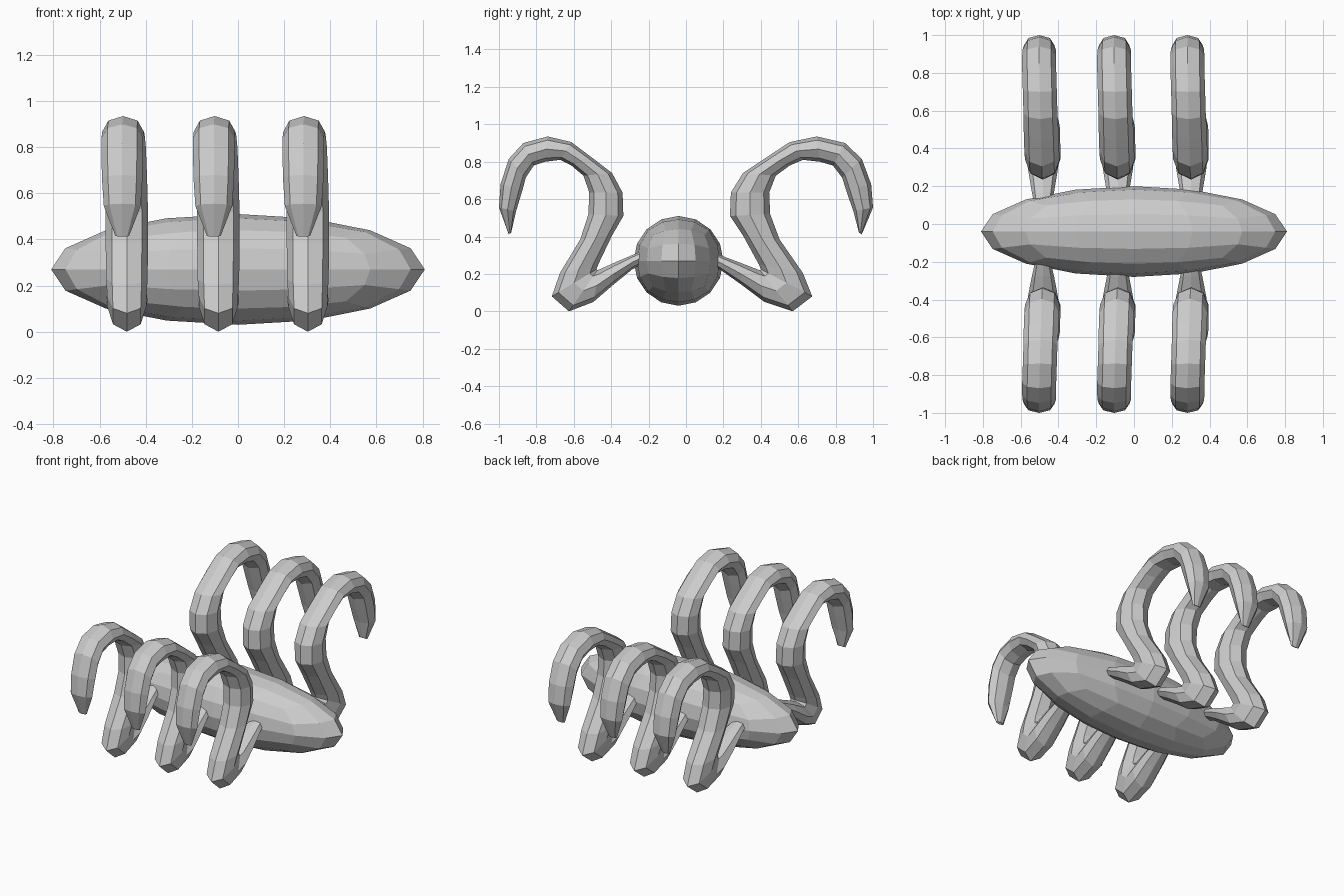
import bpy, bmesh, math
from mathutils import Vector

if "Cube" in bpy.data.objects:
    bpy.data.objects.remove(bpy.data.objects["Cube"])


def finish(bm, name):
    bmesh.ops.recalc_face_normals(bm, faces=bm.faces)
    me = bpy.data.meshes.new(name)
    bm.to_mesh(me)
    bm.free()
    ob = bpy.data.objects.new(name, me)
    bpy.context.collection.objects.link(ob)
    return ob


# Body: quad sphere stretched along x
def make_body(center, radii):
    bm = bmesh.new()
    bmesh.ops.create_cube(bm, size=2)
    bmesh.ops.subdivide_edges(bm, edges=bm.edges[:], cuts=3, use_grid_fill=True)
    for v in bm.verts:
        # even angular spacing gives a 16-sided outline
        d = Vector([math.tan(c * math.pi / 4) for c in v.co]).normalized()
        v.co = Vector([center[i] + radii[i] * d[i] for i in range(3)])
    return finish(bm, "body")


# Leg stations from root to tip: inner edge (y, z), outer edge (y, z), half width in x
STATIONS = [
    (.07, .34, .08, .27, .04),
    (.17, .305, .18, .225, .06),
    (.29, .26, .30, .14, .08),
    (.38, .225, .42, .05, .09),
    (.395, .22, .57, .0, .085),
    (.40, .225, .675, .08, .085),
    (.39, .25, .625, .205, .09),
    (.305, .405, .50, .385, .092),
    (.235, .51, .45, .52, .092),
    (.24, .635, .445, .635, .092),
    (.305, .74, .48, .725, .092),
    (.44, .83, .555, .78, .092),
    (.555, .905, .625, .81, .09),
    (.70, .935, .715, .80, .09),
    (.85, .90, .785, .78, .09),
    (.94, .815, .835, .715, .09),
    (.99, .68, .855, .65, .088),
    (1.0, .555, .895, .535, .08),
    (.94, .412, .925, .42, .03),
]
SIDES = 8


# Curled leg: eight-sided tube, hooked end drifting slightly towards -x
def make_leg(name, x, fit_y):
    bm = bmesh.new()
    rings = []
    for i, (ay, az, by, bz, hx) in enumerate(STATIONS):
        a, b = Vector((0, ay, az)), Vector((0, by, bz))
        mid, half = (a + b) / 2, (a - b) / 2
        drift = -0.02 * min(1, max(0, (i - 8) / 6))
        ring = []
        for k in range(SIDES):
            t = 2 * math.pi * k / SIDES
            p = mid + half * math.cos(t)
            ring.append(bm.verts.new((x + drift + hx * math.sin(t), fit_y(p.y), p.z)))
        rings.append(ring)
    for r, s in zip(rings, rings[1:]):
        for k in range(SIDES):
            n = (k + 1) % SIDES
            bm.faces.new((r[k], r[n], s[n], s[k]))
    bm.faces.new(rings[0])
    bm.faces.new(rings[-1])
    return finish(bm, name)


make_body((0, -0.04, 0.27), (0.81, 0.24, 0.24))

# Three pairs of legs; the front row is a little narrower in y
for place, x in (("left", -0.482), ("middle", -0.085), ("right", 0.303)):
    make_leg("back_leg_" + place, x, lambda y: y)
    make_leg("front_leg_" + place, x, lambda y: -(y + 0.15) / 1.15)
